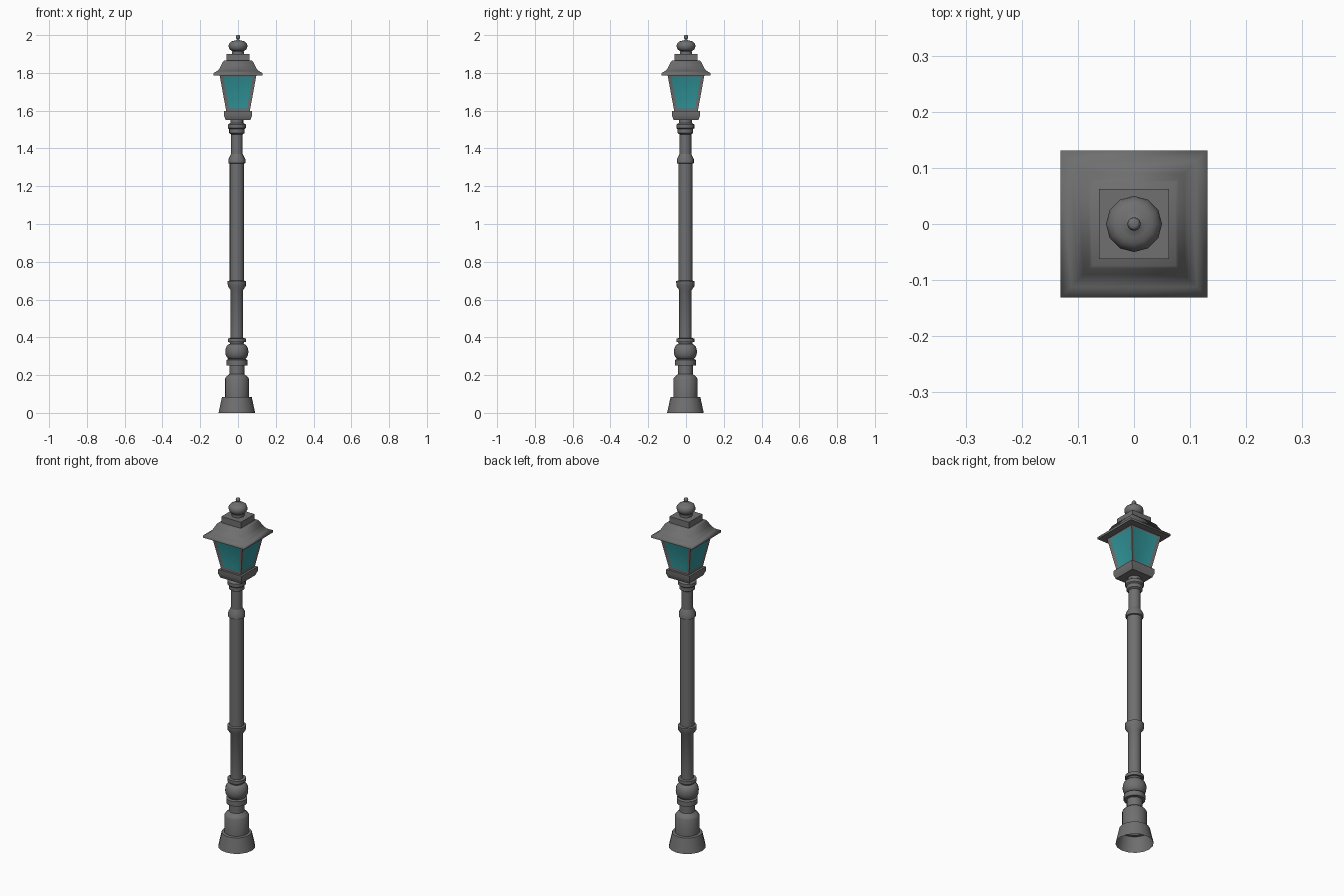
import bpy, bmesh, math

cube = bpy.data.objects.get("Cube")
if cube:
    bpy.data.objects.remove(cube, do_unlink=True)


def material(name, colour):
    m = bpy.data.materials.new(name)
    m.use_nodes = True
    m.diffuse_color = colour
    bsdf = m.node_tree.nodes["Principled BSDF"]
    bsdf.inputs["Base Color"].default_value = colour
    bsdf.inputs["Roughness"].default_value = 0.7
    return m


iron = material("grey iron", (0.16, 0.16, 0.16, 1))
glass = material("teal glass", (0.03, 0.30, 0.32, 1))


def bulge(r0, r1, z0, z1, n=8):
    """Rounded swelling from radius r0 out to r1 and back."""
    return [(r0 + (r1 - r0) * math.sin(math.pi * i / n),
             z0 + (z1 - z0) * (1 - math.cos(math.pi * i / n)) / 2)
            for i in range(n + 1)]


def turned(name, profile, sides=16, square=False, centre=(0, 0),
           angle=35, bottom=True, inset=None):
    """Stack rings along z; square parts take half widths as radii."""
    bm = bmesh.new()
    if square:
        sides = 4
    scale = math.sqrt(2) if square else 1
    turn = math.pi / sides if square else 0
    rings = []
    for r, z in profile:
        angles = [2 * math.pi * i / sides + turn for i in range(sides)]
        rings.append([bm.verts.new((r * scale * math.cos(a),
                                    r * scale * math.sin(a), z))
                      for a in angles])
    walls = []
    for low, high in zip(rings, rings[1:]):
        for i in range(sides):
            j = (i + 1) % sides
            walls.append(bm.faces.new((low[i], low[j], high[j], high[i])))
    bm.faces.new(rings[-1])
    if bottom:
        bm.faces.new(rings[0][::-1])
    bm.normal_update()
    # Recessed panes framed by the remaining wall
    if inset:
        bmesh.ops.inset_individual(bm, faces=walls, thickness=inset,
                                   depth=-0.005, use_even_offset=True)
        for face in walls:
            face.material_index = 1
    mesh = bpy.data.meshes.new(name)
    bm.to_mesh(mesh)
    bm.free()
    mesh.materials.append(iron)
    mesh.materials.append(glass)
    obj = bpy.data.objects.new(name, mesh)
    obj.location = (*centre, 0)
    bpy.context.collection.objects.link(obj)
    bpy.ops.object.select_all(action="DESELECT")
    obj.select_set(True)
    bpy.context.view_layer.objects.active = obj
    bpy.ops.object.shade_smooth_by_angle(angle=math.radians(angle))
    return obj


axis = (-0.006, -0.003)

# Hollow foot and stepped pedestal
turned("pedestal", [(0.097, 0), (0.079, 0.083), (0.064, 0.085),
                    (0.064, 0.18), (0.058, 0.19), (0.04, 0.205),
                    (0.04, 0.25), (0.055, 0.252), (0.055, 0.28),
                    (0.045, 0.285)], centre=axis, bottom=False)

# Round knob with a collar above it
turned("knob", bulge(0.036, 0.061, 0.283, 0.365)
       + [(0.039, 0.375), (0.048, 0.376), (0.048, 0.394), (0.033, 0.396)],
       centre=axis)

# Lower shaft, widening into a ring
turned("lower_shaft", [(0.033, 0.39), (0.033, 0.65), (0.048, 0.672),
                       (0.049, 0.697), (0.04, 0.7)], centre=axis)

# Main shaft, ending in a sloped collar
turned("main_shaft", [(0.038, 0.695), (0.038, 1.32), (0.045, 1.322),
                      (0.045, 1.343), (0.031, 1.37)], centre=axis)

# Upper shaft with a moulded head
turned("upper_shaft", [(0.031, 1.365), (0.031, 1.475), (0.041, 1.481),
                       (0.041, 1.502), (0.048, 1.508), (0.048, 1.526),
                       (0.034, 1.536), (0.034, 1.557)], centre=axis)

# Square tray holding the lantern
turned("lantern_tray", [(0.066, 1.55), (0.07, 1.563), (0.074, 1.572),
                        (0.074, 1.597)], square=True)

# Tapered lantern box with a pane on every side
turned("lantern_body", [(0.062, 1.595), (0.099, 1.797)],
       square=True, inset=0.017)

# Flared roof and the block on top of it
turned("roof", [(0.131, 1.787), (0.131, 1.799), (0.112, 1.809),
                (0.1, 1.82), (0.09, 1.838), (0.079, 1.86), (0.074, 1.865)],
       square=True, angle=85)
turned("roof_block", [(0.062, 1.862), (0.062, 1.9)], square=True)

# Finial: foot, flattened ball, stem and bead
turned("finial", [(0.033, 1.898), (0.033, 1.914)]
       + bulge(0.024, 0.05, 1.915, 1.969)
       + [(0.011, 1.973), (0.006, 1.978)] + bulge(0.005, 0.012, 1.979, 2.0),
       sides=12)
